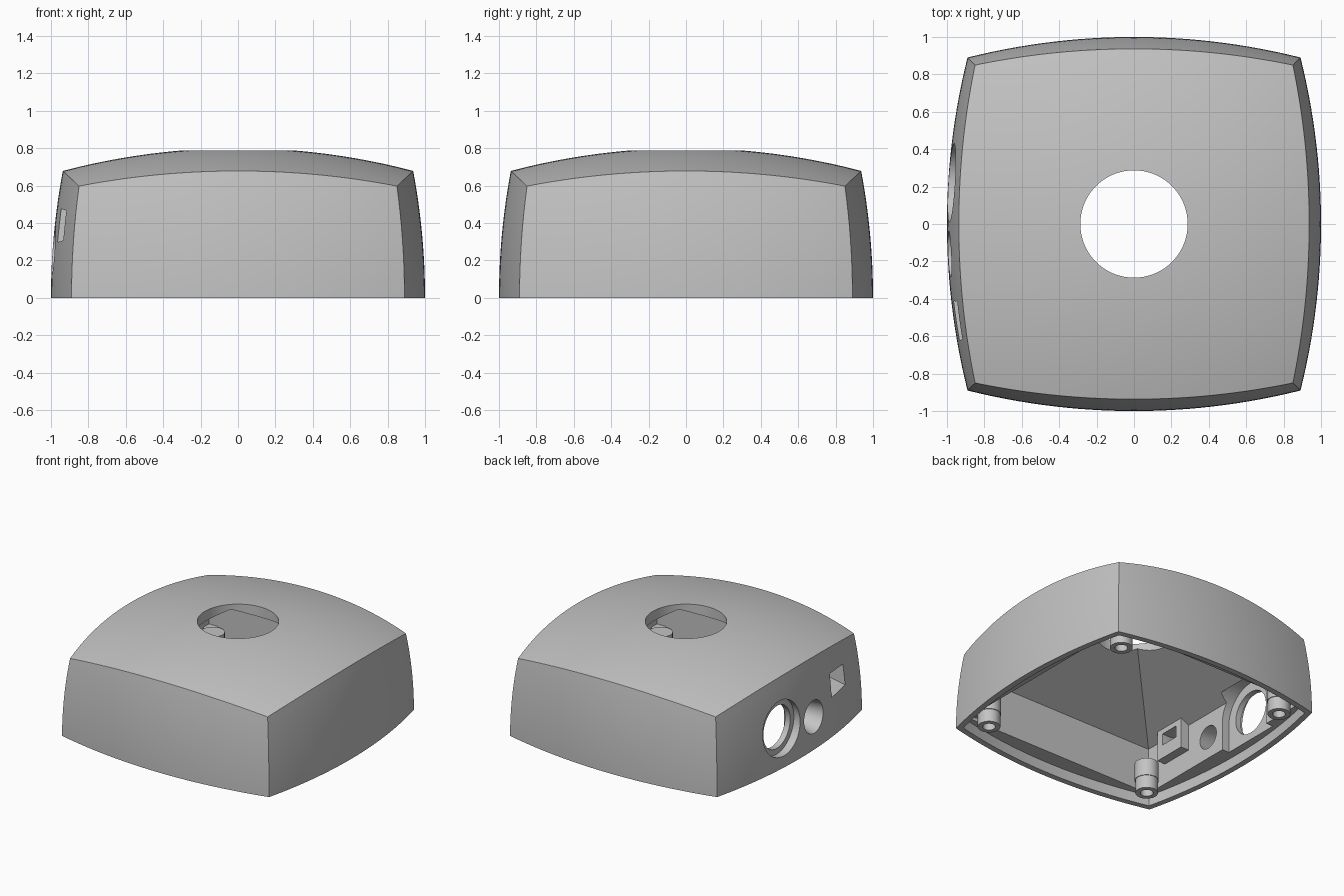
import bpy, bmesh, math
from mathutils import Matrix, Vector

cube = bpy.data.objects.get("Cube")
if cube:
    bpy.data.objects.remove(cube, do_unlink=True)

grey = bpy.data.materials.new("plain_grey")
grey.use_nodes = True
tint = (0.55, 0.55, 0.55, 1)
grey.diffuse_color = tint
grey.node_tree.nodes["Principled BSDF"].inputs["Base Color"].default_value = tint


def make(name, bm):
    bmesh.ops.recalc_face_normals(bm, faces=bm.faces)
    mesh = bpy.data.meshes.new(name)
    bm.to_mesh(mesh)
    bm.free()
    mesh.materials.append(grey)
    ob = bpy.data.objects.new(name, mesh)
    bpy.context.collection.objects.link(ob)
    return ob


def pillow(name, side, side_r, top, top_r, floor):
    """Solid bounded by four bulging sides, a domed top and a flat floor."""
    cs, ct = side_r - side, top - top_r
    # the creases lie in planes that meet on the vertical axis
    slope = -cs / ct
    origin = Vector((0, 0, (cs**2 - side_r**2 - ct**2 + top_r**2) / (-2 * ct)))
    spheres = [(Vector(c), side_r) for c in
               ((cs, 0, 0), (-cs, 0, 0), (0, cs, 0), (0, -cs, 0))]
    spheres.append((Vector((0, 0, ct)), top_r))
    bm = bmesh.new()
    bmesh.ops.create_cube(bm, size=2)
    bmesh.ops.subdivide_edges(bm, edges=bm.edges[:], cuts=39, use_grid_fill=True)
    for v in bm.verts:
        d = Vector((v.co.x, v.co.y, v.co.z * slope)).normalized()
        hits = []
        for centre, r in spheres:
            m = origin - centre
            b = m.dot(d)
            hits.append(-b + math.sqrt(b * b - m.dot(m) + r * r))
        v.co = origin + d * min(hits)
    cut = bmesh.ops.bisect_plane(bm, geom=bm.verts[:] + bm.edges[:] + bm.faces[:],
                                 plane_co=(0, 0, floor), plane_no=(0, 0, -1),
                                 clear_outer=True)
    rim = [e for e in cut["geom_cut"] if isinstance(e, bmesh.types.BMEdge)]
    bmesh.ops.edgeloop_fill(bm, edges=rim)
    return make(name, bm)


def box(name, lo, hi, turn=0):
    lo, hi = Vector(lo), Vector(hi)
    bm = bmesh.new()
    bmesh.ops.create_cube(bm, size=1, matrix=Matrix.Rotation(turn, 4, "Z")
                          @ Matrix.Translation((lo + hi) / 2)
                          @ Matrix.Diagonal((hi - lo).to_4d()))
    return make(name, bm)


def rod(name, r1, r2, start, end, sides=64):
    """Round bar or cone between two points."""
    start, end = Vector(start), Vector(end)
    axis = end - start
    bm = bmesh.new()
    bmesh.ops.create_cone(bm, cap_ends=True, segments=sides, radius1=r1, radius2=r2,
                          depth=axis.length,
                          matrix=Matrix.Translation((start + end) / 2)
                          @ axis.to_track_quat("Z", "Y").to_matrix().to_4x4())
    return make(name, bm)


def combine(target, tool, operation):
    mod = target.modifiers.new("combine", "BOOLEAN")
    mod.operation, mod.solver, mod.object = operation, "EXACT", tool
    bpy.context.view_layer.update()
    graph = bpy.context.evaluated_depsgraph_get()
    mesh = bpy.data.meshes.new_from_object(target.evaluated_get(graph))
    target.modifiers.clear()
    target.data = mesh
    bpy.data.objects.remove(tool, do_unlink=True)


# Outer shell
shell = pillow("housing_shell", 1, 3.66, 0.8, 3.66, 0)

# Square cavity with a hipped ceiling
W, EAVES, PEAK = 0.83, 0.44, 0.85
bm = bmesh.new()
bmesh.ops.create_cube(bm, size=2)
for v in bm.verts:
    v.co = Vector((v.co.x * W, v.co.y * W, EAVES if v.co.z > 0 else -0.1))
lid = max(bm.faces, key=lambda f: f.calc_center_median().z)
bmesh.ops.poke(bm, faces=[lid])["verts"][0].co.z = PEAK
combine(shell, make("cavity", bm), "DIFFERENCE")

# Shallow recess for a base plate, following the outer curve
recess = pillow("plate_recess", 0.955, 3.615, 0.755, 3.615, -0.1)
combine(recess, box("recess_limit", (-2, -2, -1), (2, 2, 0.08)), "INTERSECT")
combine(shell, recess, "DIFFERENCE")

# Round lens opening in the top
combine(shell, rod("top_hole", 0.287, 0.287, (0, 0, 0.5), (0, 0, 1), 96), "DIFFERENCE")

# Counterbored port with an arched pocket behind it
RY, RZ = 0.22, 0.3
pocket = rod("port_pocket", 0.24, 0.24, (-0.89, RY, RZ), (-0.75, RY, RZ))
combine(pocket, box("pocket_foot", (-0.89, RY - 0.24, 0.03), (-0.75, RY + 0.24, RZ)), "UNION")
combine(shell, pocket, "DIFFERENCE")
combine(shell, rod("port_recess", 0.21, 0.21, (-1.1, RY, RZ), (-0.935, RY, RZ)), "DIFFERENCE")
combine(shell, rod("port_hole", 0.165, 0.165, (-1, RY, RZ), (-0.75, RY, RZ)), "DIFFERENCE")

# Tapered round hole
combine(shell, rod("button_hole", 0.13, 0.085, (-1.02, -0.16, 0.25), (-0.81, -0.18, 0.25)),
        "DIFFERENCE")

# Tapered slot through an inner boss
SY, SZ = -0.52, 0.39
combine(shell, box("slot_boss", (-0.87, SY - 0.13, SZ - 0.15),
                   (-0.76, SY + 0.13, SZ + 0.15)), "UNION")
bm = bmesh.new()
bmesh.ops.create_cube(bm, size=1)
for v in bm.verts:
    outer = v.co.x < 0
    v.co = Vector((-0.97 if outer else -0.83,
                   SY + v.co.y * (0.22 if outer else 0.15),
                   SZ + v.co.z * (0.19 if outer else 0.09)))
combine(shell, make("slot_taper", bm), "DIFFERENCE")
combine(shell, box("slot_hole", (-0.9, SY - 0.075, SZ - 0.045),
                   (-0.7, SY + 0.075, SZ + 0.045)), "DIFFERENCE")

# Screw posts tied into the corners
P = 0.725
for i, (sx, sy) in enumerate(((1, 1), (-1, 1), (-1, -1), (1, -1))):
    x, y = sx * P, sy * P
    post = rod("screw_post_%d" % (i + 1), 0.085, 0.085, (x, y, 0.1), (x, y, 0.235), 40)
    combine(post, rod("post_tip", 0.08, 0.08, (x, y, 0), (x, y, 0.12), 40), "UNION")
    reach = P * math.sqrt(2)
    combine(post, box("corner_web", (reach, -0.05, 0.105), (reach + 0.15, 0.05, 0.23),
                      math.atan2(sy, sx)), "UNION")
    combine(post, rod("screw_hole", 0.045, 0.045, (x, y, -0.1), (x, y, 0.15), 32),
            "DIFFERENCE")

# Smooth curved faces, crisp edges
for ob in bpy.context.collection.objects:
    if ob.type == "MESH" and grey.name in ob.data.materials:
        ob.data.shade_smooth()
        ob.data.set_sharp_from_angle(angle=math.radians(25))
